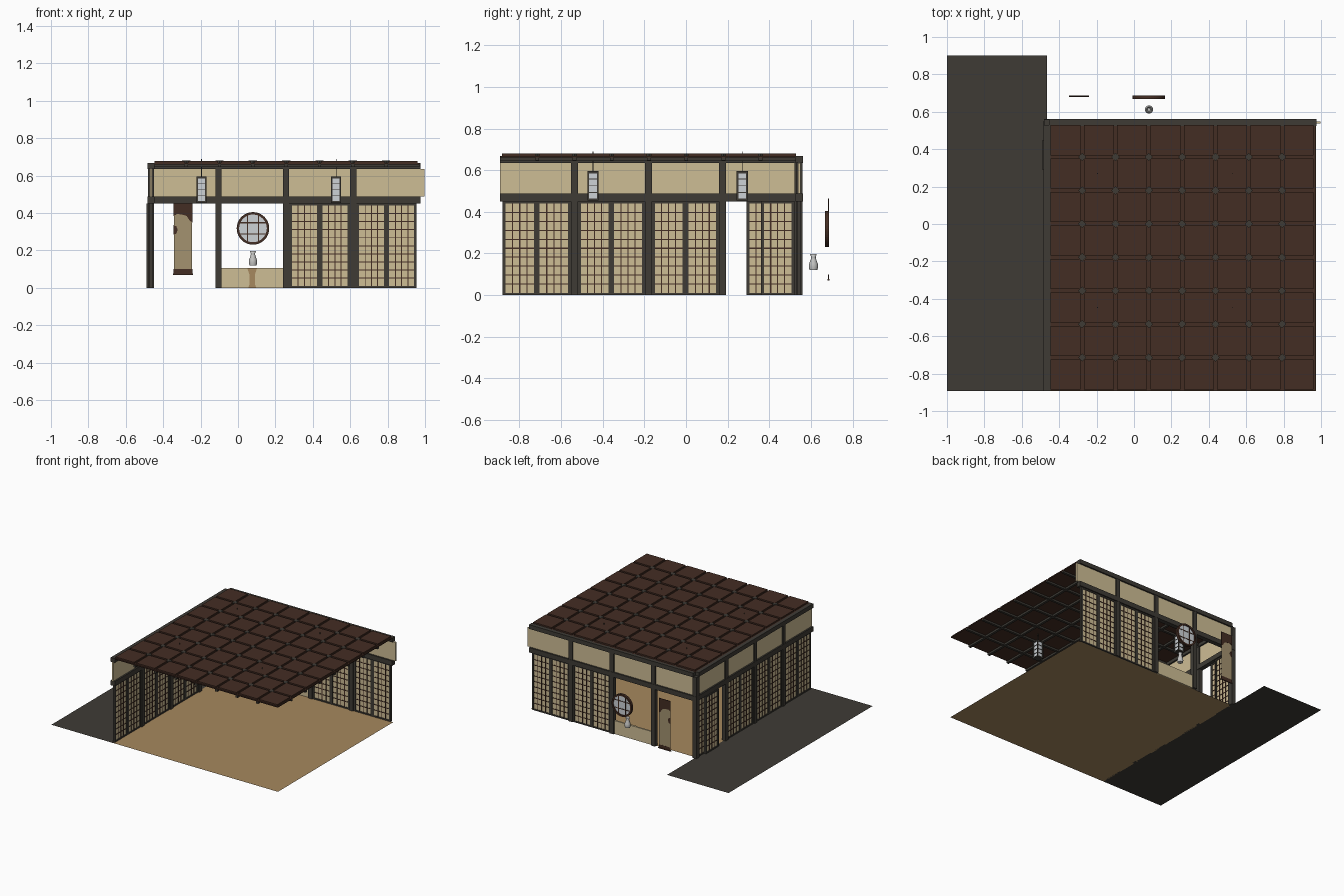
import bpy, bmesh, math
from mathutils import Matrix

if "Cube" in bpy.data.objects:
    bpy.data.objects.remove(bpy.data.objects["Cube"])


def mat(name, r, g, b):
    m = bpy.data.materials.new(name)
    f = lambda c: ((c / 255 + 0.055) / 1.055) ** 2.4
    m.diffuse_color = (f(r), f(g), f(b), 1)
    m.use_nodes = True
    m.node_tree.nodes["Principled BSDF"].inputs["Base Color"].default_value = m.diffuse_color
    return m


GREY = mat("charcoal_wood", 62, 59, 53)
BROWN = mat("dark_brown_wood", 68, 45, 35)
PAPER = mat("tan_paper", 206, 189, 149)
FLOOR = mat("floor_straw", 166, 136, 94)
SCROLL = mat("scroll_tan", 163, 146, 112)
PANE = mat("pale_pane", 205, 210, 214)
CERAMIC = mat("ceramic", 196, 196, 194)


def finish(name, bm, m):
    bmesh.ops.recalc_face_normals(bm, faces=bm.faces)
    me = bpy.data.meshes.new(name)
    bm.to_mesh(me)
    bm.free()
    me.materials.append(m)
    ob = bpy.data.objects.new(name, me)
    bpy.context.collection.objects.link(ob)
    return ob


def boxes(name, m, items):
    """One object from (x0, x1, y0, y1, z0, z1) boxes."""
    bm = bmesh.new()
    for x0, x1, y0, y1, z0, z1 in items:
        mx = Matrix.Translation(((x0 + x1) / 2, (y0 + y1) / 2, (z0 + z1) / 2)) @ \
            Matrix.Diagonal((x1 - x0, y1 - y0, z1 - z0, 1))
        bmesh.ops.create_cube(bm, size=1, matrix=mx)
    return finish(name, bm, m)


def plane(name, m, x0, x1, y0, y1):
    bm = bmesh.new()
    bm.faces.new([bm.verts.new(p) for p in ((x0, y0, 0), (x1, y0, 0), (x1, y1, 0), (x0, y1, 0))])
    return finish(name, bm, m)


def lathe(name, m, prof, loc, n=32, tilt=0.0, closed=False):
    bm = bmesh.new()
    rings = [[bm.verts.new((r * math.cos(2 * math.pi * i / n), r * math.sin(2 * math.pi * i / n), h))
              for i in range(n)] for r, h in prof]
    pairs = list(zip(rings, rings[1:])) + ([(rings[-1], rings[0])] if closed else [])
    for a, b in pairs:
        for i in range(n):
            j = (i + 1) % n
            bm.faces.new((a[i], a[j], b[j], b[i]))
    if not closed:
        bm.faces.new(rings[0])
        bm.faces.new(rings[-1])
    bmesh.ops.transform(bm, matrix=Matrix.Translation(loc) @ Matrix.Rotation(tilt, 4, 'X'), verts=bm.verts)
    return finish(name, bm, m)


def plate(name, m, pts, y, t):
    """Flat outline in x-z, thickness t, centred on y."""
    bm = bmesh.new()
    f = bm.faces.new([bm.verts.new((x, y - t / 2, z)) for x, z in pts])
    ext = bmesh.ops.extrude_face_region(bm, geom=[f])
    bmesh.ops.translate(bm, vec=(0, t, 0), verts=[v for v in ext['geom'] if isinstance(v, bmesh.types.BMVert)])
    return finish(name, bm, m)


def seg(axis, c, t, u0, u1, z0, z1):
    """Box along a wall running on the given axis, centred on depth c."""
    if axis == 'x':
        return (u0, u1, c - t / 2, c + t / 2, z0, z1)
    return (c - t / 2, c + t / 2, u0, u1, z0, z1)


def shoji(name, axis, c, u0, u1):
    """Sliding paper screen: frame, paper and lattice."""
    z0, z1, s = 0.0, 0.45, 0.014
    a, b = u0 + s, u1 - s
    boxes(name + "_frame", GREY, [
        seg(axis, c, 0.016, u0, a, z0, z1), seg(axis, c, 0.016, b, u1, z0, z1),
        seg(axis, c, 0.016, a, b, z0, 0.01), seg(axis, c, 0.016, a, b, 0.44, z1)])
    boxes(name + "_paper", PAPER, [seg(axis, c, 0.005, a, b, 0.01, 0.44)])
    bars = [seg(axis, c, 0.012, a + (b - a) * k / 4 - 0.0025, a + (b - a) * k / 4 + 0.0025, 0.01, 0.44)
            for k in (1, 2, 3)]
    bars += [seg(axis, c, 0.011, a, b, 0.01 + 0.043 * k - 0.0025, 0.01 + 0.043 * k + 0.0025)
             for k in range(1, 10)]
    boxes(name + "_lattice", BROWN, bars)


X0, X1, Y0, Y1 = -0.465, 0.973, -0.893, 0.54
WX, WY = -0.465, 0.543

# Floors
plane("room_floor", FLOOR, X0, X1, Y0, Y1)
plane("veranda_floor", GREY, -1.0, X0, Y0, 0.9)

# Back wall: posts, beams, upper panels
bx = [-0.465, -0.104, 0.257, 0.616]
by = [-0.536, -0.181, 0.176, 0.537]
boxes("back_posts", GREY, [seg('x', WY, 0.032, u - 0.017, u + 0.017, 0, 0.64) for u in bx])
boxes("back_beams", GREY, [seg('x', WY, 0.036, -0.48, 0.975, 0.45, 0.488),
                           seg('x', WY, 0.036, -0.455, 0.975, 0.635, 0.668)])
boxes("back_upper_panels", PAPER, [seg('x', WY, 0.012, -0.45, 0.997, 0.488, 0.635)])

# Left wall
boxes("left_posts", GREY, [seg('y', WX, 0.032, u - 0.017, u + 0.017, 0, 0.64) for u in by])
boxes("left_beams", GREY, [seg('y', WX, 0.036, Y0, 0.55, 0.45, 0.488),
                           seg('y', WX, 0.036, Y0, 0.53, 0.635, 0.668)])
boxes("left_upper_panels", PAPER, [seg('y', WX, 0.012, Y0, 0.52, 0.488, 0.635)])

# Screens; the last bay of the left wall has one slid open
for k, (a, b) in enumerate(((0.274, 0.599), (0.633, 0.955))):
    mid = (a + b) / 2
    shoji(f"back_screen_{k}_a", 'x', WY, a, mid)
    shoji(f"back_screen_{k}_b", 'x', WY, mid, b)
for k, (a, b) in enumerate(((-0.88, -0.553), (-0.519, -0.198), (-0.164, 0.159))):
    mid = (a + b) / 2
    shoji(f"left_screen_{k}_a", 'y', WX, a, mid)
    shoji(f"left_screen_{k}_b", 'y', WX, mid, b)
shoji("left_screen_fixed", 'y', WX, 0.36, 0.52)
shoji("left_screen_slid", 'y', WX - 0.017, 0.29, 0.45)

# Alcove low wall with trunk shape
boxes("alcove_low_wall", PAPER, [seg('x', WY, 0.012, -0.087, 0.24, 0, 0.105)])
plate("alcove_trunk", FLOOR, [(0.055, 0), (0.098, 0), (0.09, 0.02), (0.09, 0.07), (0.102, 0.105),
                              (0.05, 0.105), (0.062, 0.07), (0.062, 0.02)], WY - 0.008, 0.004)

# Ceiling: sheet, coffer panels, ribs and node studs
px, py = 1.425 / 8, 1.43 / 8
boxes("ceiling_sheet", BROWN, [(-0.455, 0.97, Y0 + 0.003, Y1, 0.66, 0.668)])
boxes("ceiling_panels", BROWN, [
    (-0.455 + i * px + 0.009, -0.455 + (i + 1) * px - 0.009,
     Y0 + j * py + 0.009, Y0 + (j + 1) * py - 0.009, 0.667, 0.679) for i in range(8) for j in range(8)])
boxes("ceiling_ribs", GREY,
      [(-0.455 + i * px - 0.009, -0.455 + i * px + 0.009, Y0, Y1, 0.645, 0.661) for i in range(1, 8)] +
      [(-0.455, 0.97, Y0 + j * py - 0.009, Y0 + j * py + 0.009, 0.646, 0.661) for j in range(1, 8)])
bm = bmesh.new()
for i in range(1, 8):
    for j in range(1, 8):
        bmesh.ops.create_cone(bm, cap_ends=True, segments=4, radius1=0.022, radius2=0.022, depth=0.014,
                              matrix=Matrix.Translation((-0.455 + i * px, Y0 + j * py, 0.673)))
finish("ceiling_studs", bm, GREY)

# Hanging lanterns
for i, x in enumerate((-0.195, 0.525)):
    for j, y in enumerate((-0.447, 0.27)):
        n = f"lantern_{i}{j}"
        h = 0.027
        fr = [(x - h, x + h, y - h, y + h, z - 0.005, z + 0.005) for z in (0.46, 0.59)]
        fr += [(x + a - 0.004, x + a + 0.004, y + b - 0.004, y + b + 0.004, 0.455, 0.595)
               for a in (-0.023, 0.023) for b in (-0.023, 0.023)]
        fr += [(x - 0.024, x + 0.024, y - 0.024, y + 0.024, z - 0.002, z + 0.002)
               for z in (0.493, 0.525, 0.557)]
        fr.append((x - 0.002, x + 0.002, y - 0.002, y + 0.002, 0.59, 0.69))
        boxes(n + "_frame", GREY, fr)
        boxes(n + "_paper", PANE, [(x - 0.021, x + 0.021, y - 0.021, y + 0.021, 0.463, 0.587)])

# Round alcove window
wc = (0.08, 0.677, 0.318)
lathe("round_window_ring", BROWN, [(0.074, -0.01), (0.087, -0.01), (0.087, 0.01), (0.074, 0.01)],
      wc, 40, math.pi / 2, True)
lathe("round_window_pane", PANE, [(0.076, -0.003), (0.076, 0.003)], wc, 40, math.pi / 2)
bars = []
for d in (-0.03, 0.03):
    bars.append((wc[0] + d - 0.003, wc[0] + d + 0.003, 0.671, 0.683, wc[2] - 0.07, wc[2] + 0.07))
    bars.append((wc[0] - 0.07, wc[0] + 0.07, 0.672, 0.682, wc[2] + d - 0.003, wc[2] + d + 0.003))
boxes("round_window_bars", BROWN, bars)

# Vase
vase = lathe("vase", CERAMIC, [(0.019, 0.12), (0.022, 0.135), (0.021, 0.15), (0.013, 0.172), (0.011, 0.182),
                               (0.016, 0.197), (0.013, 0.196), (0.008, 0.182), (0.008, 0.17)],
             (0.08, 0.612, 0), 24)
for p in vase.data.polygons:
    p.use_smooth = len(p.vertices) == 4

# Hanging scroll with painted shapes
sy = 0.684
boxes("scroll_sheet", SCROLL, [(-0.343, -0.245, sy - 0.001, sy + 0.001, 0.08, 0.46)])
boxes("scroll_ends", BROWN, [(-0.344, -0.244, sy - 0.002, sy + 0.002, 0.075, 0.1),
                             (-0.344, -0.244, sy - 0.002, sy + 0.002, 0.405, 0.465),
                             (-0.348, -0.24, sy - 0.004, sy + 0.004, 0.07, 0.078)])
plate("scroll_painted_bough", BROWN, [(-0.344, 0.406), (-0.344, 0.385), (-0.325, 0.395), (-0.30, 0.392),
                                      (-0.275, 0.385), (-0.258, 0.36), (-0.244, 0.35), (-0.244, 0.406)], sy, 0.004)
plate("scroll_painted_rock", BROWN, [(-0.344, 0.335), (-0.344, 0.285), (-0.33, 0.29), (-0.322, 0.31),
                                     (-0.33, 0.33)], sy, 0.004)
